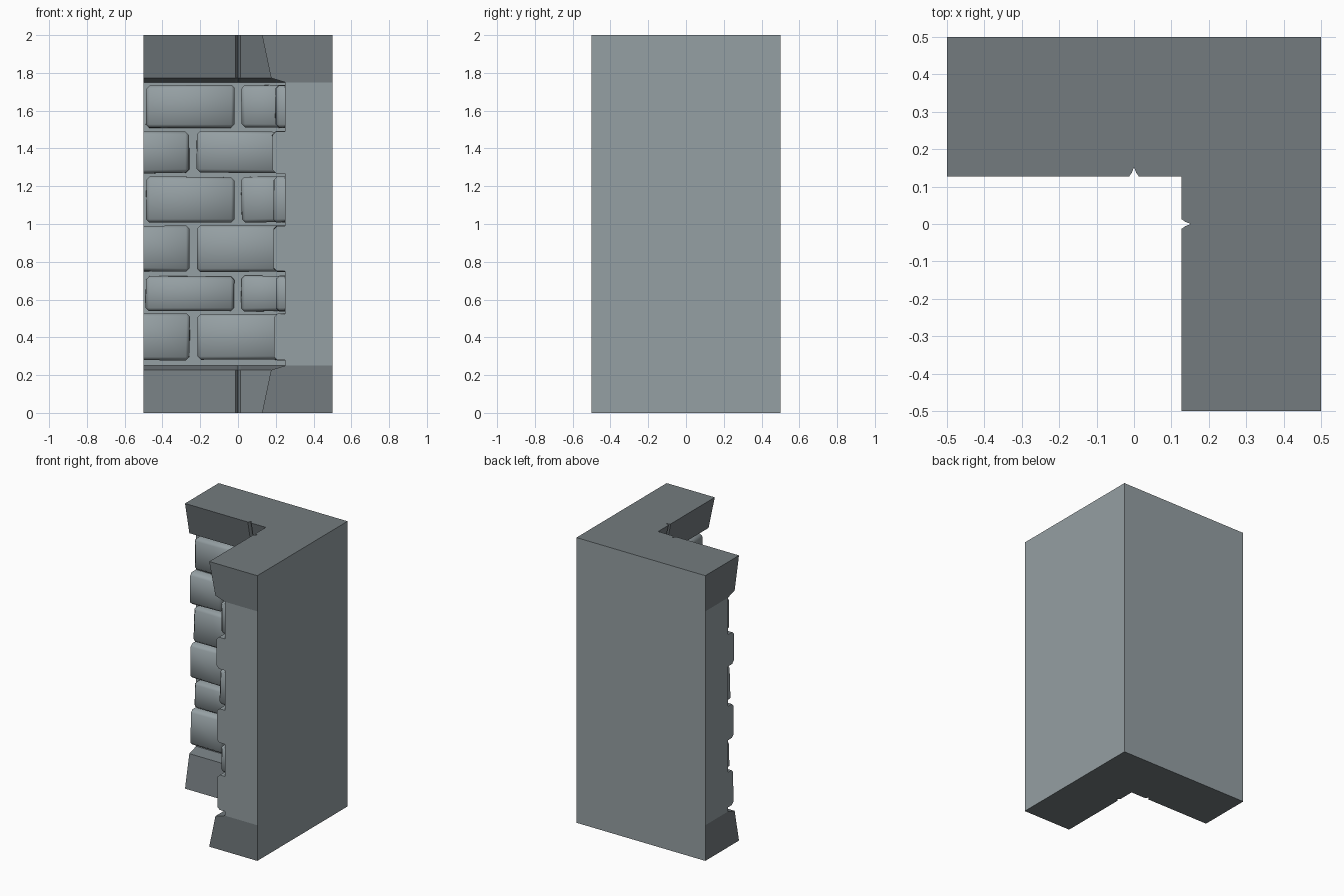
import bpy, bmesh, random
from mathutils import Matrix, Vector

if "Cube" in bpy.data.objects:
    bpy.data.objects.remove(bpy.data.objects["Cube"])

random.seed(4)
SWAP = Matrix(((0, 1, 0, 0), (1, 0, 0, 0), (0, 0, 1, 0), (0, 0, 0, 1)))  # mirror over the diagonal


def material(name, rgb):
    m = bpy.data.materials.new(name)
    m.diffuse_color = (*rgb, 1)
    m.use_nodes = True
    m.node_tree.nodes["Principled BSDF"].inputs["Base Color"].default_value = m.diffuse_color
    return m


STONE = material("stone", (0.30, 0.348, 0.366))
TRIM = material("trim_stone", (0.172, 0.198, 0.211))


def finish(bm, name, mats, smooth=None):
    bmesh.ops.recalc_face_normals(bm, faces=bm.faces[:])
    me = bpy.data.meshes.new(name)
    bm.to_mesh(me)
    bm.free()
    for m in mats:
        me.materials.append(m)
    ob = bpy.data.objects.new(name, me)
    bpy.context.collection.objects.link(ob)
    if smooth:
        bpy.ops.object.select_all(action='DESELECT')
        ob.select_set(True)
        bpy.context.view_layer.objects.active = ob
        bpy.ops.object.shade_smooth_by_angle(angle=smooth)
    return ob


# L-shaped wall core: flared trim top and bottom, notched by a block joint on each leg
def outline(d, notch):
    groove = [(-0.013, 0), (-0.006, 0.4), (0, 1), (0.006, 0.4), (0.013, 0)]
    back = [(x, d + k * notch) for x, k in groove]
    side = [(y, x) for x, y in reversed(back)]
    return [(-0.5, 0.5), (-0.5, d)] + back + [(d, d)] + side + [(d, -0.5), (0.5, -0.5), (0.5, 0.5)]


bm = bmesh.new()
levels = [(0, 0.127, 0.025), (0.227, 0.175, 0.025), (0.25, 0.25, 0),
          (1.75, 0.25, 0), (1.773, 0.175, 0.025), (2, 0.127, 0.025)]
rings = [[bm.verts.new((x, y, z)) for x, y in outline(d, n)] for z, d, n in levels]
for lev, (a, b) in enumerate(zip(rings, rings[1:])):
    n = len(a)
    for i in range(n):
        j = (i + 1) % n
        f = bm.faces.new((a[i], a[j], b[j], b[i]))
        # the outer walls and the brick zone are light, the trim is dark
        f.material_index = 0 if lev == 2 or i >= n - 2 else 1
for ring in (rings[0], rings[-1]):
    bm.faces.new(ring).material_index = 1
finish(bm, "wall_core", [STONE, TRIM])


# One worn brick with chamfered edges, cut flush at the wall end
def brick(name, x0, x1, z0, z1, face):
    bm = bmesh.new()
    bmesh.ops.create_cube(bm, size=1)
    for v in bm.verts:
        j = [random.uniform(-0.004, 0.004) for _ in range(3)]
        v.co = Vector((x0 if v.co.x < 0 else x1,
                       face if v.co.y < 0 else 0.32,
                       z0 if v.co.z < 0 else z1)) + Vector(j)
    bmesh.ops.bevel(bm, geom=bm.edges[:], offset=0.018, segments=1,
                    profile=0.5, affect='EDGES')
    if x0 < -0.5:
        geom = bm.verts[:] + bm.edges[:] + bm.faces[:]
        cut = bmesh.ops.bisect_plane(bm, geom=geom, plane_co=(-0.5, 0, 0),
                                     plane_no=(-1, 0, 0), clear_outer=True)
        rim = [e for e in cut['geom_cut'] if isinstance(e, bmesh.types.BMEdge)]
        bmesh.ops.edgeloop_fill(bm, edges=rim)
    twin = bm.copy()
    bmesh.ops.transform(twin, matrix=SWAP, verts=twin.verts[:])
    finish(bm, name + "_back", [STONE], 0.95)
    finish(twin, name + "_side", [STONE], 0.95)


# Six brick courses in running bond: bottom, top, face position
courses = [(0.28, 0.525, 0.193), (0.54, 0.725, 0.2), (0.75, 0.99, 0.19),
           (1.01, 1.25, 0.188), (1.27, 1.49, 0.183), (1.51, 1.735, 0.2)]
for r, (z0, z1, face) in enumerate(courses):
    spans = [(-0.487, -0.02), (0.018, 0.3)] if r % 2 else [(-0.58, -0.257), (-0.217, 0.3)]
    for k, (x0, x1) in enumerate(spans):
        brick(f"brick_{r + 1}_{k + 1}", x0, x1, z0, z1, face)
